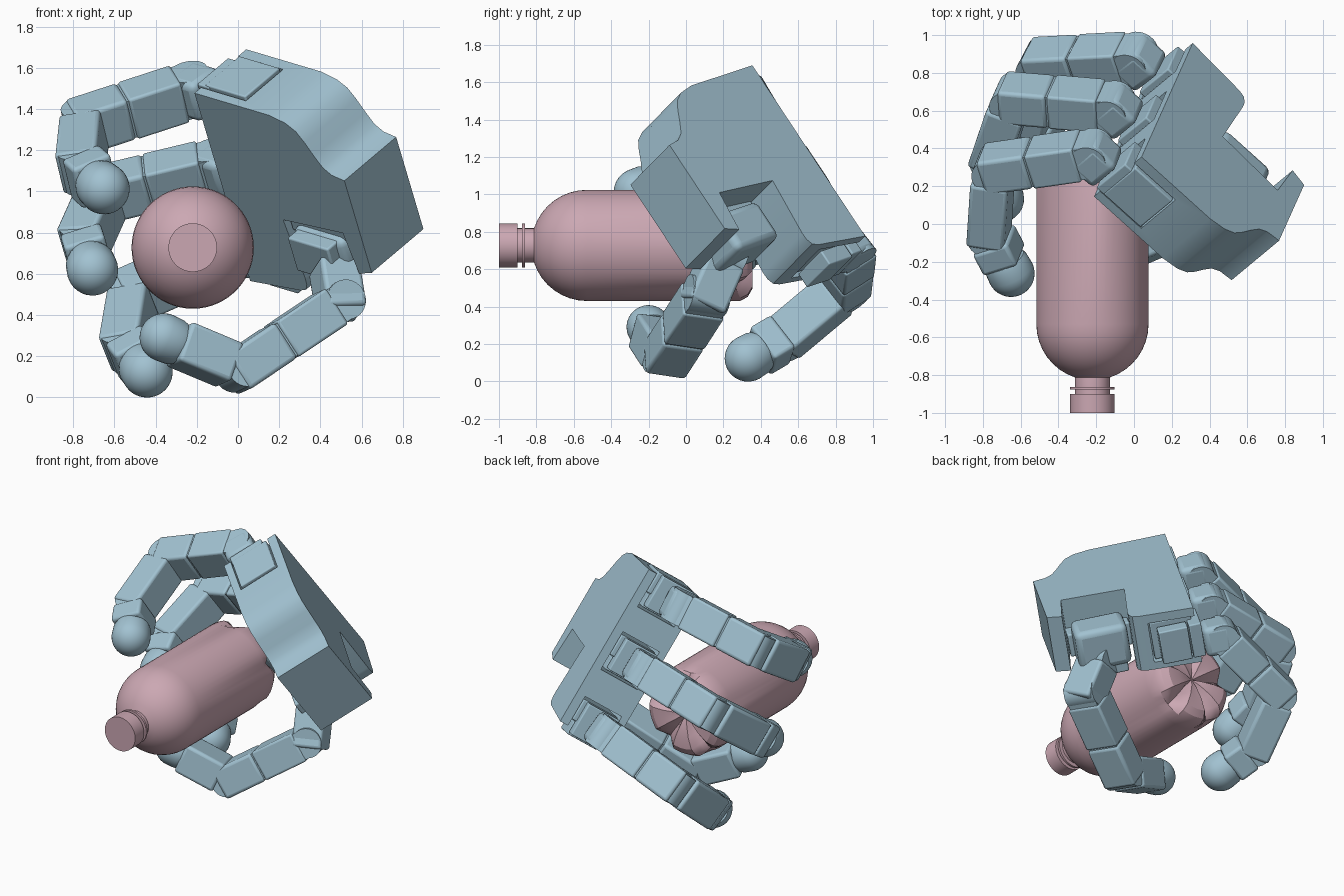
import bpy, bmesh, math
from mathutils import Vector, Matrix

if "Cube" in bpy.data.objects:
    bpy.data.objects.remove(bpy.data.objects["Cube"])

def material(name, col):
    m = bpy.data.materials.new(name)
    m.diffuse_color = col
    m.use_nodes = True
    m.node_tree.nodes["Principled BSDF"].inputs["Base Color"].default_value = m.diffuse_color
    return m

BLUE = material("steel_blue", (0.36, 0.54, 0.64, 1))
PINK = material("dusty_pink", (0.60, 0.39, 0.45, 1))

def make(name, bm, mat, matrix=None, bevel=0):
    bmesh.ops.recalc_face_normals(bm, faces=bm.faces)
    if matrix:
        bm.transform(matrix)
    me = bpy.data.meshes.new(name)
    bm.to_mesh(me)
    bm.free()
    me.materials.append(mat)
    ob = bpy.data.objects.new(name, me)
    bpy.context.collection.objects.link(ob)
    if bevel:
        b = ob.modifiers.new("bevel", 'BEVEL')
        b.width, b.segments = bevel, 3
        b.limit_method = 'ANGLE'
    return ob

def box_bm(lo, hi, bm=None):
    bm = bm or bmesh.new()
    lo, hi = Vector(lo), Vector(hi)
    bmesh.ops.create_cube(bm, size=1, matrix=Matrix.Translation((lo + hi) / 2) @ Matrix.Diagonal((*(hi - lo), 1)))
    return bm

def frame(origin, x, y):
    x = x.normalized()
    y = (y - x * y.dot(x)).normalized()
    m = Matrix((x, y, x.cross(y))).transposed().to_4x4()
    m.translation = origin
    return m

# Palm frame: x towards the wrist, y across the palm, z out of the back of the hand
PALM = frame(Vector((.04, .355, 1.69)), Vector((.725, -.653, -.216)), Vector((.24, .535, -.81)))

def P(p, b, c):
    """Palm space: p ahead of the knuckle edge, b across, c depth below the back."""
    return PALM @ Vector((-p, b, -c))

# Palm slab with curved wrist flank and thumb notch
outline = [(0, 0), (.5, 0), (.6, .02), (.66, .055), (.70, .11), (.74, .18), (.78, .24), (.83, .272),
           (.91, .283), (.91, .835), (.816, .865), (.785, .63), (.375, .66), (.41, 1.0),
           (.408, 1.04), (.39, 1.075), (.35, 1.09), (0, 1.127)]
bm = bmesh.new()
bottom = bm.faces.new([bm.verts.new((x, y, -.39)) for x, y in outline])
ext = bmesh.ops.extrude_face_region(bm, geom=[bottom], use_keep_orig=True)
bmesh.ops.translate(bm, vec=(0, 0, .39), verts=[g for g in ext['geom'] if isinstance(g, bmesh.types.BMVert)])
palm = make("palm", bm, BLUE, PALM)

# Finger slots cut into the knuckle edge
ROWS = (.105, .57, 1.05)
SLOPE = (-.06, 0, .1)          # outer fingers roll slightly away from the middle one
cut = bmesh.new()
for b in ROWS:
    box_bm((-.1, b - .14, -.34), (.3, b + .14, -.06), cut)
cutter = make("slot_cutter", cut, BLUE, PALM)
cutter.hide_render = True
mod = palm.modifiers.new("slots", 'BOOLEAN')
mod.operation, mod.object, mod.solver = 'DIFFERENCE', cutter, 'EXACT'
bpy.context.view_layer.objects.active = palm
bpy.ops.object.modifier_apply(modifier="slots")
bpy.data.objects.remove(cutter)

def link(name, p0, p1, axis, w=.23, h=.205, start=.06, end=.05, split=False):
    """Bevelled finger segment with a hinge barrel at its root; split adds a cover seam."""
    L = (p1 - p0).length
    m = frame(p0, p1 - p0, axis)
    mid = start + (L - start) * .55
    if split:
        make(name + "_body", box_bm((start, -w / 2, -h / 2), (mid, w / 2, h / 2)), BLUE, m, .014)
        make(name + "_cover", box_bm((mid + .006, -w / 2, -h / 2), (L + end, w / 2, h / 2)), BLUE, m, .02)
        make(name + "_core", box_bm((0, -w * .45, -h * .45), (L, w * .45, h * .45)), BLUE, m)
    else:
        make(name + "_body", box_bm((start, -w / 2, -h / 2), (L + end, w / 2, h / 2)), BLUE, m, .02)
    bm = bmesh.new()
    bmesh.ops.create_cone(bm, cap_ends=True, segments=28, radius1=h * .48, radius2=h * .48, depth=w * .92,
                          matrix=Matrix.Rotation(math.pi / 2, 4, 'X'))
    make(name + "_hinge", bm, BLUE, m)

def lathe(bm, prof, seg):
    """Revolve (along, radius) pairs around local x; radius 0 closes with a pole."""
    rings = []
    for x, r in prof:
        n = 1 if r == 0 else seg
        rings.append([bm.verts.new((x, r * math.cos(2 * math.pi * i / seg), r * math.sin(2 * math.pi * i / seg)))
                      for i in range(n)])
    for a, b in zip(rings, rings[1:]):
        for i in range(seg):
            q = [a[i % len(a)], a[(i + 1) % len(a)], b[(i + 1) % len(b)], b[i % len(b)]]
            bm.faces.new(list(dict.fromkeys(q)))
    return bm

def fingertip(name, p0, tip, axis, r=.125):
    """Short block followed by a domed pad."""
    d = (tip - p0).normalized()
    link(name, p0, tip - d * .1, axis, start=.05, end=.02)
    dome = [(r * math.sin(t * math.pi / 20), r * math.cos(t * math.pi / 20)) for t in range(10)] + [(r, 0)]
    make(name + "_pad", lathe(bmesh.new(), [(-.085, 0), (-.085, r * .9), (-.06, r * .97)] + dome, 32),
         BLUE, frame(tip, d, axis))

# Three curled fingers
ANGLES = ((58, 129, 158), (45, 116, 141), (57, 124, 154))
for name, b, s, angs in zip(("index", "middle", "outer"), ROWS, SLOPE, ANGLES):
    axis = PALM.to_3x3() @ Vector((0, 1, s))
    p, c = .16, .27
    make(name + "_motor", box_bm((.02, b - .12, -.33), (.29, b + .03, -.07)), BLUE, PALM, .008)
    make(name + "_motor_side", box_bm((.06, b + .04, -.33), (.25, b + .13, -.1)), BLUE, PALM, .008)
    make(name + "_bracket", box_bm((-.03, b - .115, -.335), (.05, b + .115, -.1)), BLUE, PALM, .008)
    pts = [P(p, b, c)]
    for L, a in zip((.55, .395, .27), angs):
        p += L * math.cos(math.radians(a))
        c += L * math.sin(math.radians(a))
        pts.append(P(p, b + s * (c - .27), c))
    make(name + "_base", box_bm((.035, -.108, -.1), (.215, .108, .1)), BLUE,
         frame(P(0, b, .27), P(1, b, .27) - P(0, b, .27), axis), .035)
    link(name + "_proximal", pts[0], pts[1], axis, split=True)
    link(name + "_middle", pts[1], pts[2], axis)
    fingertip(name + "_tip", pts[2], pts[3], axis)

# Thumb: motor in the notch, swivel, long link and domed tip
make("thumb_motor", box_bm((.42, .69, -.40), (.76, .93, -.12)), BLUE, PALM, .04)
make("thumb_motor_front", box_bm((.45, .70, -.46), (.72, .90, -.35)), BLUE, PALM, .01)
make("thumb_motor_plate", box_bm((.385, .63, -.36), (.79, .74, -.2)), BLUE, PALM, .01)
j0, j1, j2, tip = P(-.62, .84, .36), Vector((.495, .11, .46)), Vector((.01, -.1, .135)), Vector((-.36, -.2, .29))
hinge = (j2 - j1).cross(tip - j2)
link("thumb_swivel", j0, j1, hinge, .22, .2, .04, .06)
link("thumb_proximal", j1, j2, hinge, split=True)
fingertip("thumb_tip", j2, tip, hinge, .118)

# Bottle: cap, neck ring, domed shoulder and body, then a five-petal foot
R = .297
prof = [(-1, 0), (-1, .118), (-.9, .118), (-.9, .092), (-.877, .092), (-.877, .118),
        (-.862, .118), (-.862, .092), (-.815, .092)]
for i in range(2, 11):
    t = i / 10 * math.pi / 2
    prof.append((-.53 - R * math.cos(t), R * math.sin(t)))
foot = [(.2, R), (.29, R), (.33, .275), (.356, .23), (.356, .15), (.335, .06), (.31, 0)]
bm = lathe(bmesh.new(), prof + foot, 60)
for v in bm.verts:
    r = math.hypot(v.co.y, v.co.z)
    if v.co.x > .25 and r > .01:
        # pull the grooves between petals inwards
        k = (math.atan2(v.co.z, v.co.y) * 5 / (2 * math.pi)) % 1
        g = max(0, 1 - min(k, 1 - k) / .24)
        v.co.x -= g * (v.co.x - .25) * .7
        v.co.yz = v.co.yz * (1 - .1 * g)
make("bottle", bm, PINK, frame(Vector((-.22, 0, .727)), Vector((0, 1, 0)), Vector((0, 0, 1))))

# Smooth curved surfaces, keep hard edges
bpy.ops.object.select_all(action='SELECT')
bpy.context.view_layer.objects.active = palm
bpy.ops.object.shade_smooth_by_angle(angle=math.radians(30))
